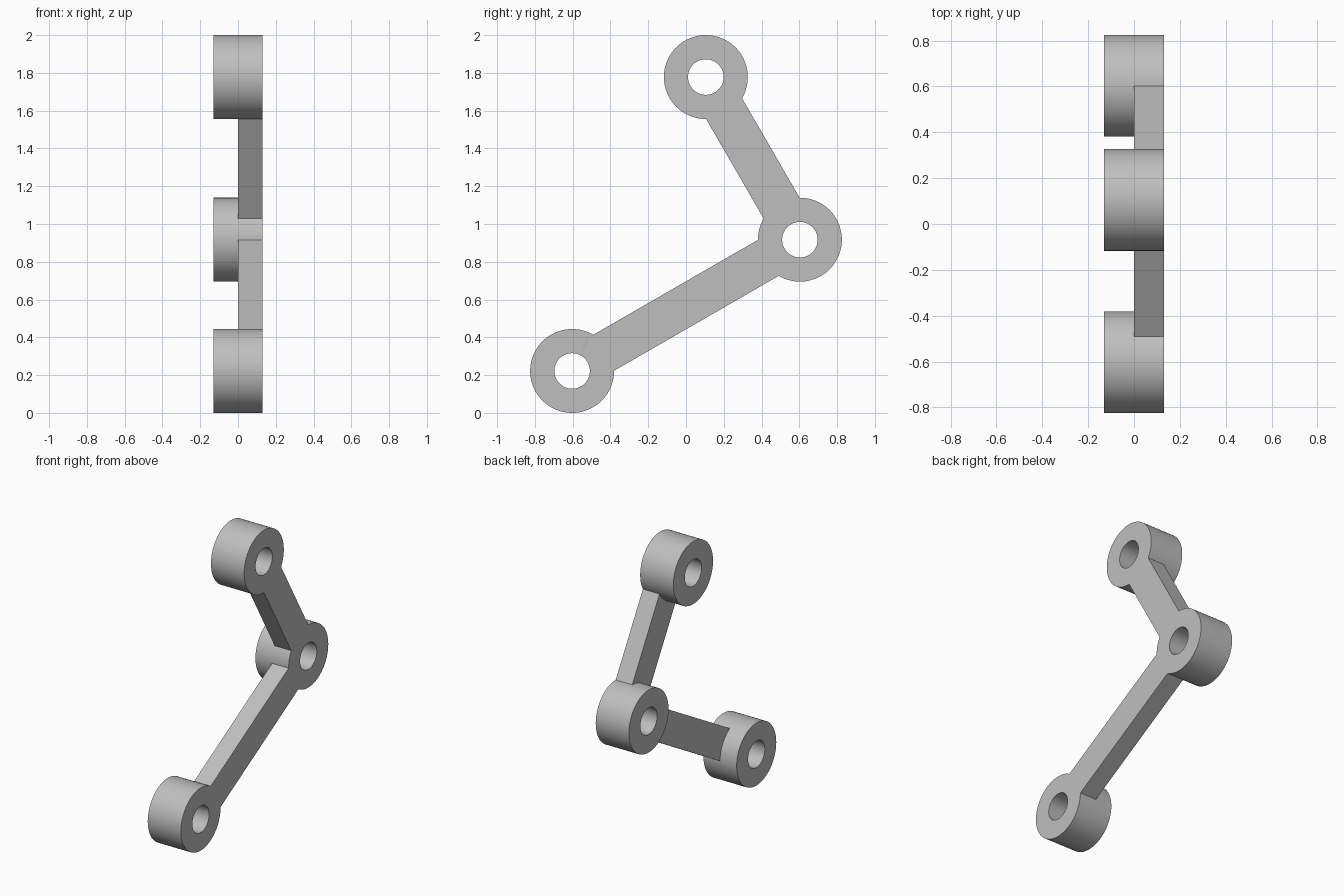
import bpy
import bmesh
from math import atan2
from mathutils import Matrix, Vector

default = bpy.data.objects.get("Cube")
if default:
    bpy.data.objects.remove(default, do_unlink=True)

HALF = 0.13          # half of the boss thickness
BOSS_R, HOLE_R = 0.222, 0.094
ARM_W = 0.22
SEGMENTS = 96

# Pivot centres in the side plane
LOW, ELBOW, TOP = Vector((0, -0.603, 0.222)), Vector((0, 0.603, 0.917)), Vector((0, 0.105, 1.778))

grey = bpy.data.materials.new("plain grey")
grey.use_nodes = True
grey.diffuse_color = (0.52, 0.52, 0.52, 1)
grey.node_tree.nodes["Principled BSDF"].inputs["Base Color"].default_value = grey.diffuse_color


def new_object(name, bm):
    bmesh.ops.recalc_face_normals(bm, faces=bm.faces)
    mesh = bpy.data.meshes.new(name)
    bm.to_mesh(mesh)
    bm.free()
    mesh.materials.append(grey)
    obj = bpy.data.objects.new(name, mesh)
    bpy.context.collection.objects.link(obj)
    return obj


def boss(name, centre):
    """Ring with a through hole, its axis along x."""
    bm = bmesh.new()
    place = Matrix.Translation(centre) @ Matrix.Rotation(atan2(1, 0), 4, "Y")
    profile = [(BOSS_R, -HALF), (BOSS_R, HALF), (HOLE_R, HALF), (HOLE_R, -HALF)]
    verts = [bm.verts.new((r, 0, h)) for r, h in profile]
    edges = [bm.edges.new((verts[i - 1], verts[i])) for i in range(len(verts))]
    bmesh.ops.spin(bm, geom=verts + edges, cent=(0, 0, 0), axis=(0, 0, 1),
                   angle=2 * atan2(0, -1), steps=SEGMENTS, use_merge=True)
    bmesh.ops.remove_doubles(bm, verts=bm.verts, dist=0.0001)
    bm.transform(place)
    return new_object(name, bm)


def arm(name, start, end):
    """Flat bar on the left half, ending inside both boss walls."""
    run = end - start
    bm = bmesh.new()
    bmesh.ops.create_cube(bm, size=1)
    place = (Matrix.Translation((start + end) / 2 + Vector((HALF / 2, 0, 0)))
             @ Matrix.Rotation(atan2(run.z, run.y), 4, "X")
             @ Matrix.Diagonal((HALF, run.length - 0.3, ARM_W, 1)))
    bm.transform(place)
    return new_object(name, bm)


# Bosses and arms
link = boss("angled_link", ELBOW)
parts = [arm("lower_arm", LOW, ELBOW), arm("upper_arm", ELBOW, TOP),
         boss("lower_boss", LOW), boss("upper_boss", TOP)]

# Fuse everything into one solid
for part in parts:
    fuse = link.modifiers.new("fuse " + part.name, "BOOLEAN")
    fuse.operation = "UNION"
    fuse.solver = "EXACT"
    fuse.object = part
graph = bpy.context.evaluated_depsgraph_get()
fused = bpy.data.meshes.new_from_object(link.evaluated_get(graph))
link.modifiers.clear()
link.data = fused
fused.materials.clear()
fused.materials.append(grey)
for part in parts:
    bpy.data.objects.remove(part, do_unlink=True)

# Smooth round walls, crisp rims
bpy.ops.object.select_all(action="DESELECT")
link.select_set(True)
bpy.context.view_layer.objects.active = link
bpy.ops.object.shade_smooth_by_angle(angle=0.5)
